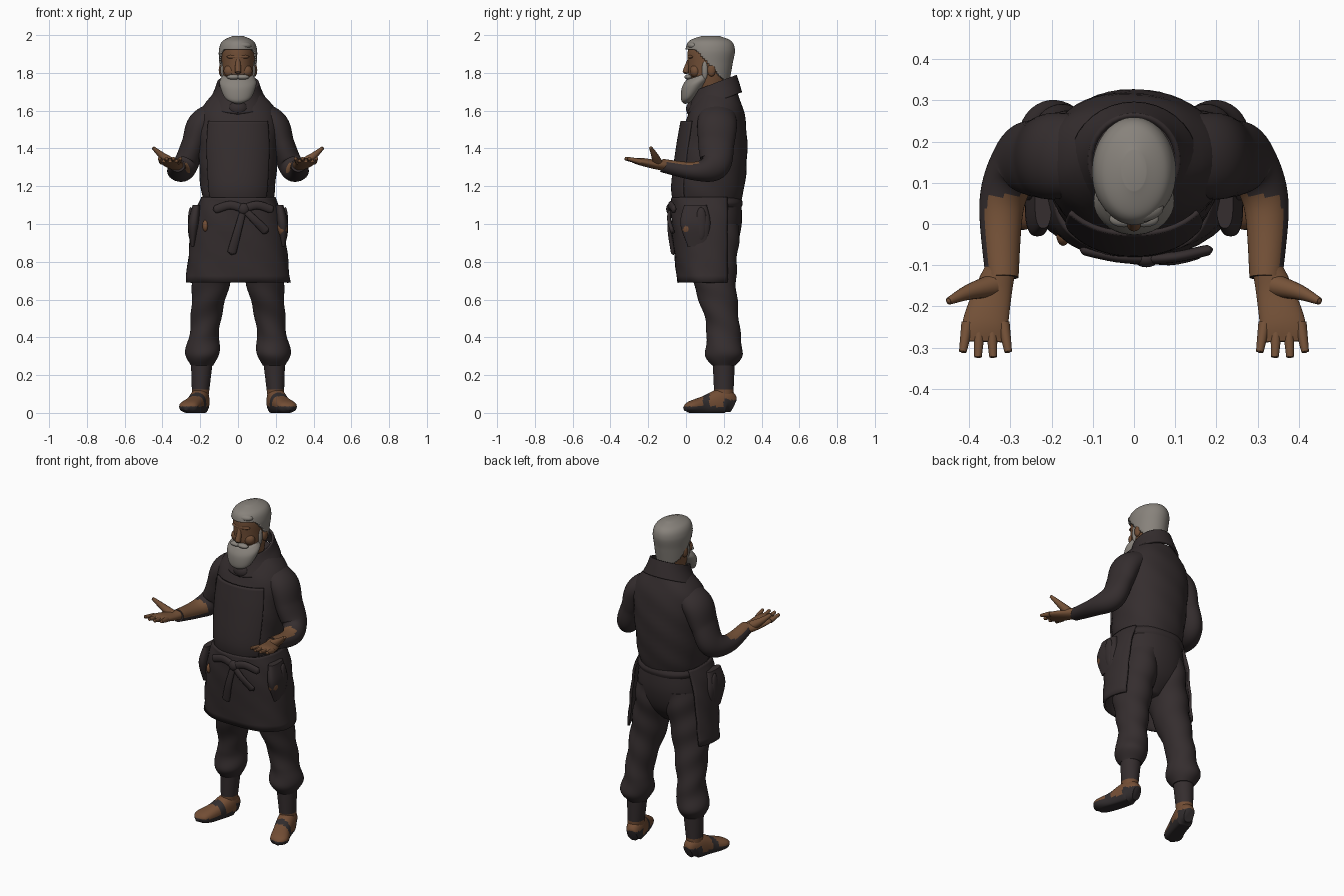
import bpy, bmesh
from math import sin, cos, radians, copysign
from mathutils import Vector, Matrix

default_cube = bpy.data.objects.get("Cube")
if default_cube:
    bpy.data.objects.remove(default_cube)


def material(name, red, green, blue):
    mat = bpy.data.materials.new(name)
    mat.use_nodes = True
    mat.diffuse_color = (red, green, blue, 1)
    shader = mat.node_tree.nodes["Principled BSDF"]
    shader.inputs["Base Color"].default_value = mat.diffuse_color
    shader.inputs["Roughness"].default_value = .9
    return mat


CLOTH = material("dark cloth", .035, .0265, .0275)
SOLE = material("dark shoe", .03, .025, .026)
SKIN = material("tan skin", .18, .085, .04)
FACE = material("face skin", .165, .077, .037)
HAIR = material("grey hair", .245, .225, .2)
LEATHER = material("brown leather", .17, .075, .035)


def finish(name, bm, materials, rule=None, mirror=False, thickness=0):
    bmesh.ops.recalc_face_normals(bm, faces=bm.faces)
    if rule:
        for face in bm.faces:
            face.material_index = rule(face.calc_center_median(), face.normal)
    mesh = bpy.data.meshes.new(name)
    bm.to_mesh(mesh)
    bm.free()
    for mat in materials:
        mesh.materials.append(mat)
    part = bpy.data.objects.new(name, mesh)
    bpy.context.collection.objects.link(part)
    bpy.ops.object.select_all(action='DESELECT')
    part.select_set(True)
    bpy.context.view_layer.objects.active = part
    bpy.ops.object.shade_smooth_by_angle(angle=radians(50))
    if thickness:
        shell = part.modifiers.new("Thickness", 'SOLIDIFY')
        shell.thickness, shell.offset = thickness, 0
    if mirror:
        part.modifiers.new("Mirror", 'MIRROR')


def spline(points, steps):
    last = len(points) - 1
    smooth = []
    for i in range(last):
        before, start, end, after = (Vector(points[min(max(i + k, 0), last)]) for k in (-1, 0, 1, 2))
        leave, arrive = (end - before) / 2, (after - start) / 2
        for step in range(steps):
            t = step / steps
            ease = t * t * (3 - 2 * t)
            smooth.append(start.lerp(end, ease) + leave * t * (1 - t) ** 2 - arrive * t * t * (1 - t))
    return smooth + [Vector(points[last])]


def sweep(name, sections, *materials, sides=36, square=2, level=True, across=(1, 0, 0), arc=None,
          steps=6, tilt=0, ripple=0, folds=3, keep=None, **finishing):
    """Skin oval sections (x, y, z, half width, half depth) along a smooth path."""
    bm = bmesh.new()
    path = spline(sections, steps)
    columns = sides + 1 if arc else sides
    start, end = arc or (0, 360)
    rows = []
    for i, section in enumerate(path):
        centre, width, depth = section[:3], section[3], section[4]
        u, v = Vector((1, 0, 0)), Vector((0, 1, 0))
        if not level:
            ahead, behind = path[min(i + 1, len(path) - 1)], path[max(i - 1, 0)]
            along = (Vector(ahead[:3]) - Vector(behind[:3])).normalized()
            u = Vector(across)
            u = (u - along * u.dot(along)).normalized()
            v = along.cross(u)
        row = []
        for k in range(columns):
            angle = radians(start + (end - start) * k / sides)
            cu, cv = (copysign(abs(w) ** (2 / square), w) for w in (cos(angle), sin(angle)))
            wave = 1 + ripple * sin(folds * angle + 40 * centre[2])
            point = Vector(centre) + (u * cu * width + v * cv * depth) * wave
            point.z = max(point.z + tilt * cv * depth, 0)
            row.append(bm.verts.new(point))
        rows.append(row)
    for lower, upper in zip(rows, rows[1:]):
        for k in range(sides):
            j = (k + 1) % columns
            bm.faces.new((lower[k], lower[j], upper[j], upper[k]))
    if not arc:
        bm.faces.new(rows[0])
        bm.faces.new(rows[-1])
    if keep:
        spare = [face for face in bm.faces if not keep(face.calc_center_median())]
        bmesh.ops.delete(bm, geom=spare, context='FACES')
    finish(name, bm, materials, **finishing)


def strand(name, points, radius, mat, squash=1, taper=1, **options):
    """Sweep a round-ended strand of one radius, tapering towards its end."""
    points = [Vector(p) for p in points]
    radii = [radius * (1 + (taper - 1) * i / (len(points) - 1)) for i in range(len(points))]
    tip = (points[-1] - points[-2]).normalized() * radii[-1]
    points += [points[-1] + tip * .6, points[-1] + tip]
    radii += [radii[-1] * .8, radii[-1] * .15]
    sections = [(*p, r, r * squash) for p, r in zip(points, radii)]
    sweep(name, sections, mat, sides=16, level=False, steps=4, **options)


def blob(name, location, size, mat, mirror=False):
    bm = bmesh.new()
    place = Matrix.Translation(location) @ Matrix.Diagonal((*size, 1))
    bmesh.ops.create_uvsphere(bm, u_segments=20, v_segments=12, radius=1, matrix=place)
    finish(name, bm, [mat], mirror=mirror)


def swell(sections, amount):
    return [(x, y, z, width + amount, depth + amount) for x, y, z, width, depth in sections]


# Smock and turned-up collar
smock = [(0, .115, 1.1, .18, .17), (0, .12, 1.2, .198, .19), (0, .14, 1.4, .21, .185),
         (0, .16, 1.58, .21, .15), (0, .17, 1.7, .12, .1)]
sweep("smock", smock, CLOTH, sides=48, square=2.2, ripple=.012, folds=5)
sweep("collar", [(0, .15, 1.64, .15, .14), (0, .155, 1.7, .12, .12), (0, .155, 1.745, .105, .107)],
      CLOTH, arc=(-90, 270), tilt=.4, thickness=.014)
blob("collar_front", (0, .045, 1.61), (.055, .045, .045), CLOTH)

# Apron bib, skirt and sash
sweep("apron_bib", swell(smock[:3] + [(0, .15, 1.545, .2, .17)], .003), CLOTH,
      square=2.2, arc=(222, 318), thickness=.012)
sweep("apron_skirt", [(0, .11, 1.14, .19, .18), (0, .11, 1, .235, .18), (0, .12, .69, .27, .16)],
      CLOTH, sides=48, square=2.5, arc=(148, 392), ripple=.012, folds=7, thickness=.014)
sweep("sash", [(0, .115, 1.11 + .03 * h, .2 - .015 * h * h, .185 - .01 * h * h) for h in (-1, 0, 1)],
      CLOTH, sides=48, square=2.3)
knot = Vector((.03, -.085, 1.08))
blob("sash_knot", knot, (.03, .02, .03), CLOTH)
for name, side in (("left", 1), ("right", -1)):
    loop = [knot + Vector((side * reach, reach * reach, lift))
            for reach, lift in ((0, 0), (.07, .02), (.14, 0))]
    strand("sash_bow_" + name, loop, .022, CLOTH, squash=.6, across=(0, 0, 1))
for name, end in (("left", (.14, -.075, .97)), ("right", (-.03, -.07, .86))):
    middle = knot.lerp(Vector(end), .5) + Vector((0, -.01, 0))
    strand("sash_tail_" + name, [knot, middle, end], .017, CLOTH, squash=.5, taper=1.4)

# Side pockets, tool sheaths and leather patches
sweep("side_pockets", [(.22, .05, 1.1, .02, .06), (.235, .05, 1, .03, .08), (.24, .06, .88, .01, .05)],
      CLOTH, square=2.6, mirror=True)
blob("tool_sheaths", (.25, .08, 1), (.016, .03, .09), CLOTH, mirror=True)
blob("left_leather_patch", (.235, .01, .98), (.028, .035, .045), LEATHER)
blob("right_leather_patch", (-.172, -.028, .99), (.016, .025, .032), LEATHER)

# Trousers and leg wraps
sweep("trouser_seat", [(0, .14, 1.15, .175, .15), (0, .145, 1, .195, .15), (0, .14, .87, .17, .12),
                       (0, .135, .78, .05, .05)], CLOTH, square=2.2)
sweep("trouser_legs", [(.09, .145, 1, .1, .14), (.11, .145, .86, .105, .13), (.14, .15, .7, .1, .115),
                       (.17, .19, .5, .08, .09), (.18, .2, .4, .08, .09), (.19, .2, .31, .09, .1),
                       (.19, .2, .25, .06, .06)], CLOTH, steps=8, ripple=.035, folds=2, mirror=True)


# Leg wraps ending in bare ankles
def ankle(centre, normal):
    return int(centre.z < .125)


sweep("leg_wraps", [(.19, .2, .3, .06, .06), (.2, .2, .08, .043, .05)], CLOTH, LEATHER,
      steps=16, rule=ankle, mirror=True)


# Shoes with dark sole, heel and strap around a brown upper
def shoe_upper(centre, normal):
    heel = centre.y > .2 and centre.z < .07
    strap = .09 < centre.y < .125
    return int(centre.z > .034 and not heel and not strap)


sweep("shoes", [(.19, .25, .04, .03, .04), (.2, .2, .06, .05, .07), (.23, .1, .04, .05, .05),
                (.265, .02, .03, .05, .03), (.275, -.01, .02, .01, .01)],
      SOLE, LEATHER, square=2.4, level=False, steps=10, rule=shoe_upper, mirror=True)


# Sleeves, open along the top of the forearm
def bare_forearm(centre, normal):
    return int(centre.y < .07 and normal.dot(Vector((-.5, 0, .85))) > .3)


sweep("sleeves", [(.09, .17, 1.6, .06, .09), (.19, .165, 1.53, .075, .105), (.235, .16, 1.42, .065, .095),
                  (.28, .15, 1.31, .065, .08), (.32, .05, 1.28, .055, .05), (.32, -.13, 1.31, .04, .035)],
      CLOTH, SKIN, level=False, steps=9, rule=bare_forearm, mirror=True)

# Open hands, palms up
sweep("palms", [(.32, -.1, 1.31, .035, .03), (.34, -.16, 1.315, .045, .025),
                (.36, -.24, 1.33, .055, .02), (.363, -.285, 1.335, .052, .01)],
      SKIN, level=False, mirror=True)
for i, name in enumerate(("little", "ring", "middle", "index")):
    spread = i - 1.5
    base = Vector((.36 + .029 * spread, -.24, 1.33))
    tip = Vector((.36 + .036 * spread, -.317 + .006 * spread * spread, 1.345))
    strand(name + "_fingers", [base, tip], .015, SKIN, taper=.65, mirror=True)
strand("thumbs", [(.345, -.15, 1.32), (.4, -.165, 1.36), (.445, -.185, 1.4)], .028, SKIN,
       taper=.35, across=(0, 1, 0), mirror=True)

# Head, with the hair as a thin shell over it
head = [(0, .14, 1.66, .06, .06), (0, .12, 1.77, .08, .1), (0, .122, 1.85, .086, .112),
        (0, .128, 1.92, .088, .118), (0, .128, 1.965, .07, .1), (0, .13, 1.99, .02, .04)]
sweep("head", head, FACE)


def hair_area(centre):
    hairline = 1.925 - 1.1 * max(centre.y - .05, 0)
    return centre.z > max(hairline, 1.765)


sweep("hair", swell(head, .008), HAIR, sides=64, steps=14, keep=hair_area, thickness=.01)
blob("hair_fringe", (.01, .04, 1.945), (.062, .036, .024), HAIR)

# Face details
strand("nose", [(0, .02, 1.87), (0, 0, 1.81)], .012, FACE, taper=1.4)
blob("brow", (0, .03, 1.885), (.06, .022, .014), FACE)
blob("cheeks", (.04, .05, 1.81), (.036, .03, .035), FACE, mirror=True)
blob("ears", (.088, .135, 1.815), (.014, .022, .034), FACE, mirror=True)

# Moustache, sideburns and beard
blob("moustache", (.024, .012, 1.778), (.036, .02, .014), HAIR, mirror=True)
blob("sideburns", (.08, .1, 1.815), (.012, .016, .05), HAIR, mirror=True)
sweep("beard", [(0, .07, 1.785, .08, .07), (0, .055, 1.745, .098, .078), (0, .02, 1.67, .07, .045),
                (0, .01, 1.64, .02, .015)], HAIR, tilt=.33)
